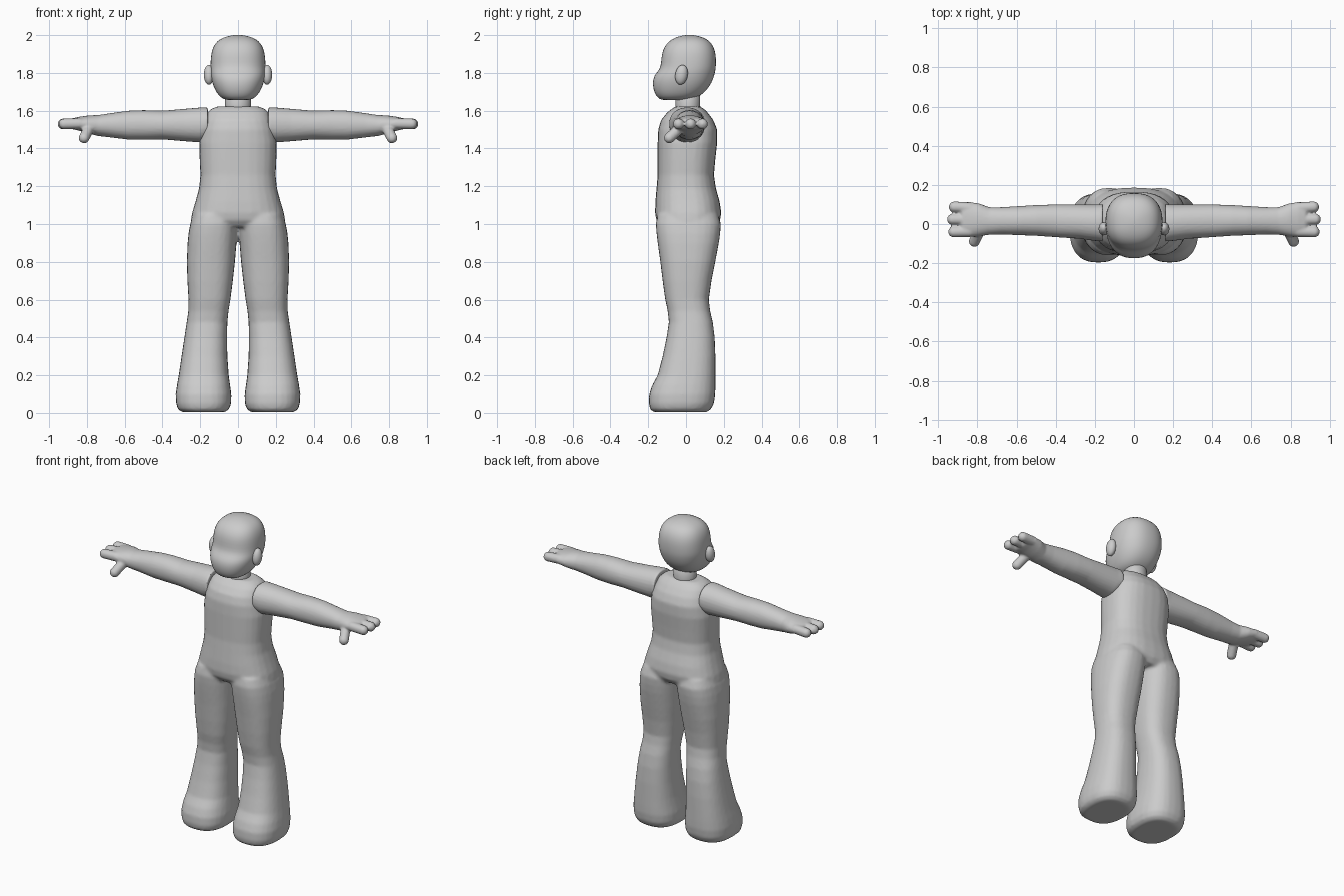
import bpy, bmesh, math
from mathutils import Vector, Matrix

N = 28


def loft(bm, rings, axis='z', power=2.4, sx=1):
    """Rings are (t, a0, a1, b0, b1): position along axis and cross-section bounds."""
    loops = []
    for t, a0, a1, b0, b1 in rings:
        loop = []
        for i in range(N):
            ang = 2 * math.pi * i / N
            c, s = math.cos(ang), math.sin(ang)
            a = (a0 + a1) / 2 + (a1 - a0) / 2 * math.copysign(abs(c) ** (2 / power), c)
            b = (b0 + b1) / 2 + (b1 - b0) / 2 * math.copysign(abs(s) ** (2 / power), s)
            co = (a * sx, b, t) if axis == 'z' else (t * sx, a, b)
            loop.append(bm.verts.new(co))
        loops.append(loop)
    for p, q in zip(loops, loops[1:]):
        for i in range(N):
            j = (i + 1) % N
            bm.faces.new((p[i], p[j], q[j], q[i]))
    bm.faces.new(loops[0])
    bm.faces.new(loops[-1])


def capsule(bm, start, end, r):
    start, end = Vector(start), Vector(end)
    d = end - start
    made = bmesh.ops.create_uvsphere(bm, u_segments=16, v_segments=11, radius=r)['verts']
    rot = Vector((0, 0, 1)).rotation_difference(d).to_matrix()
    for v in made:
        far = v.co.z > 0
        v.co = rot @ v.co + (end if far else start)


def finish(name, bm, voxel=0, smooth=4, subdiv=0, mirror=False):
    bmesh.ops.recalc_face_normals(bm, faces=bm.faces)
    me = bpy.data.meshes.new(name)
    bm.to_mesh(me)
    bm.free()
    ob = bpy.data.objects.new(name, me)
    bpy.context.collection.objects.link(ob)
    for p in me.polygons:
        p.use_smooth = True
    if voxel:
        m = ob.modifiers.new("blend", 'REMESH')
        m.mode = 'VOXEL'
        m.voxel_size = voxel
        m.use_smooth_shade = True
        m = ob.modifiers.new("soften", 'SMOOTH')
        m.factor = 0.5
        m.iterations = smooth
    if subdiv:
        ob.modifiers.new("subdiv", 'SUBSURF').levels = subdiv
        ob.modifiers["subdiv"].render_levels = subdiv
    if mirror:
        ob.modifiers.new("mirror", 'MIRROR').use_mirror_merge = False
    return ob


# Body: torso and both legs, blended into one skin
bm = bmesh.new()
torso = [(0.985, .235, -.13, .155), (1.02, .25, -.157, .18), (1.06, .243, -.164, .187),
         (1.12, .225, -.162, .178), (1.19, .206, -.156, .158), (1.26, .199, -.15, .148),
         (1.34, .203, -.15, .155), (1.43, .206, -.15, .165), (1.50, .195, -.147, .165),
         (1.55, .18, -.132, .145), (1.59, .163, -.1, .115), (1.61, .14, -.075, .095),
         (1.622, .11, -.055, .075)]
loft(bm, [(z, -w, w, f, b) for z, w, f, b in torso], power=2.5)
leg = [(1.05, .005, .235, -.15, .17), (1.0, .002, .253, -.16, .185), (.95, .004, .262, -.156, .181),
       (.9, .008, .267, -.15, .174), (.8, .016, .271, -.136, .155), (.7, .027, .268, -.124, .135),
       (.6, .04, .262, -.11, .121), (.54, .05, .263, -.097, .128), (.48, .056, .272, -.091, .142),
       (.4, .058, .284, -.103, .152), (.3, .056, .299, -.124, .156), (.2, .049, .314, -.15, .156),
       (.15, .042, .323, -.178, .156), (.1, .035, .33, -.195, .155), (.05, .036, .328, -.197, .148),
       (.02, .047, .318, -.19, .132), (.004, .07, .295, -.17, .11)]
for side in (-1, 1):
    loft(bm, leg, power=2.5, sx=side)
finish("body", bm, voxel=0.01)

# Neck
bm = bmesh.new()
loft(bm, [(1.57, -.075, .075, -.06, .08), (1.63, -.068, .068, -.055, .075),
          (1.74, -.068, .068, -.055, .075)], power=2)
finish("neck", bm)

# Head with a protruding lower face
bm = bmesh.new()
head = [(1.655, .05, -.12, .0), (1.662, .08, -.142, .04), (1.68, .103, -.16, .078),
        (1.71, .122, -.173, .112), (1.75, .138, -.178, .138), (1.785, .145, -.17, .15),
        (1.81, .147, -.148, .156), (1.835, .147, -.134, .159), (1.88, .145, -.131, .16),
        (1.92, .139, -.124, .154), (1.955, .123, -.104, .138), (1.98, .096, -.074, .111),
        (1.995, .055, -.035, .07), (2.001, .015, .002, .032)]
loft(bm, [(z, -w, w, f, b) for z, w, f, b in head], power=2.35)
finish("head", bm, subdiv=1)

# Ears
bm = bmesh.new()
bmesh.ops.create_uvsphere(bm, u_segments=20, v_segments=14, radius=1,
                          matrix=Matrix.Translation((.154, -.024, 1.79))
                          @ Matrix.Rotation(math.radians(-10), 4, 'X')
                          @ Matrix.Diagonal((.027, .033, .053, 1)))
finish("ears", bm, mirror=True)

# Arms with palm, three fingers and thumb
bm = bmesh.new()
arm = [(.16, -.09, .102, 1.445, 1.617), (.2, -.086, .1, 1.432, 1.617), (.28, -.075, .1, 1.438, 1.61),
       (.4, -.067, .1, 1.448, 1.6), (.5, -.06, .097, 1.446, 1.603), (.58, -.057, .092, 1.447, 1.6),
       (.68, -.053, .086, 1.459, 1.586), (.74, -.055, .086, 1.466, 1.577),
       (.79, -.062, .105, 1.478, 1.575), (.84, -.066, .113, 1.494, 1.568),
       (.875, -.06, .108, 1.502, 1.56), (.885, -.045, .09, 1.512, 1.55)]
loft(bm, arm, axis='x', power=2.15)
for y, tip in ((.087, .917), (.024, .926), (-.04, .92)):
    capsule(bm, (.84, y * .95, 1.532), (tip, y, 1.53), .029)
capsule(bm, (.785, -.025, 1.515), (.815, -.088, 1.456), .029)
finish("arms", bm, voxel=0.007, smooth=3, mirror=True)
